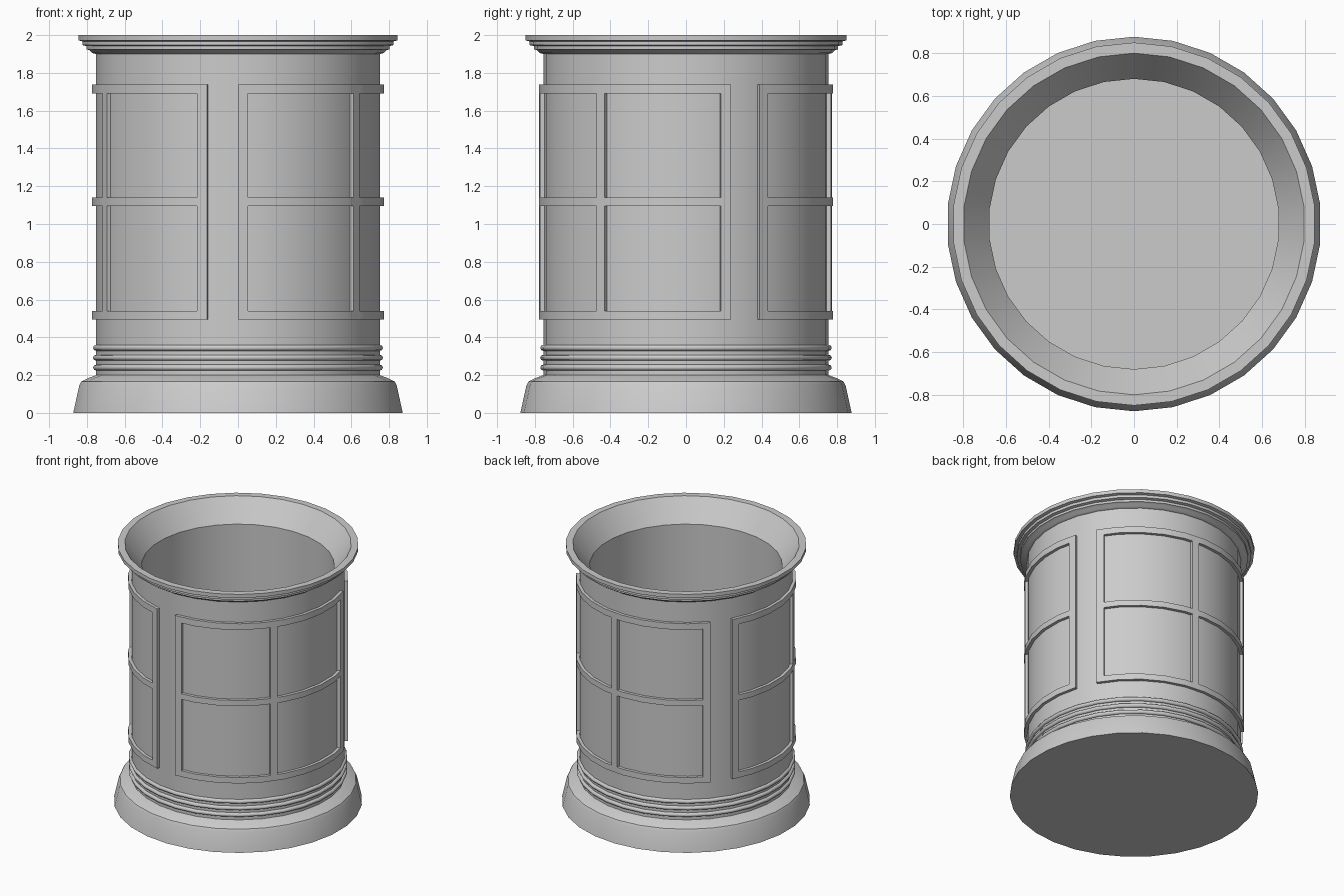
import bpy, bmesh, math

if "Cube" in bpy.data.objects:
    bpy.data.objects.remove(bpy.data.objects["Cube"])

SIDES = 30
STEP = 360 / SIDES


def finish(name, bm, angle):
    bmesh.ops.recalc_face_normals(bm, faces=bm.faces)
    me = bpy.data.meshes.new(name)
    bm.to_mesh(me)
    bm.free()
    ob = bpy.data.objects.new(name, me)
    bpy.context.collection.objects.link(ob)
    bpy.ops.object.select_all(action='DESELECT')
    ob.select_set(True)
    bpy.context.view_layer.objects.active = ob
    bpy.ops.object.shade_smooth_by_angle(angle=math.radians(angle))
    return ob


def ring(bm, r, z):
    # one ring of the 30-sided lathe, with a corner on the -y axis
    out = []
    for i in range(SIDES):
        a = math.radians(-90 + i * STEP)
        out.append(bm.verts.new((r * math.cos(a), r * math.sin(a), z)))
    return out


def lathe(name, profile, capped=True, angle=30):
    bm = bmesh.new()
    rings = [ring(bm, r, z) for r, z in profile]
    pairs = list(zip(rings, rings[1:]))
    if not capped:
        pairs.append((rings[-1], rings[0]))
    for lo, hi in pairs:
        for i in range(SIDES):
            j = (i + 1) % SIDES
            bm.faces.new((lo[i], lo[j], hi[j], hi[i]))
    if capped:
        bm.faces.new(rings[0])
        bm.faces.new(rings[-1])
    return finish(name, bm, angle)


# Vessel: flared foot, straight wall, stepped rim, funnel mouth, hollow inside
lathe("vessel_body", [
    (0.877, 0), (0.845, 0.145), (0.835, 0.165), (0.80, 0.183), (0.755, 0.20),
    (0.755, 1.90), (0.775, 1.905), (0.79, 1.92), (0.806, 1.925), (0.806, 1.942),
    (0.828, 1.947), (0.828, 1.967), (0.85, 1.972), (0.85, 2.0),
    (0.80, 2.0), (0.68, 1.835), (0.68, 0.10)], angle=35)

# Three rounded bands above the foot
for n, z in enumerate((0.24, 0.292, 0.344)):
    pts = [(0.754 + 0.018 * math.cos(math.radians(t)), z + 0.016 * math.sin(math.radians(t)))
           for t in range(0, 360, 45)]
    lathe(f"base_band_{n + 1}", pts, capped=False, angle=50)


def frame(name, turn):
    # window frame: grid over angle and height, panes left out, extruded inward
    width, bar = 107.8, 4.0
    mid = 54.2
    cuts = [bar, mid - bar / 2, mid + bar / 2, width - bar]
    angles = sorted(set([i * STEP for i in range(9)] + cuts + [width]))
    zs = [0.494, 0.54, 1.096, 1.14, 1.69, 1.738]

    def point(a, z, r):
        # stay on the flat facets of the body
        d = r * math.cos(math.radians(STEP / 2)) / math.cos(math.radians(a % STEP - STEP / 2))
        t = math.radians(a - 90 + turn)
        return (d * math.cos(t), d * math.sin(t), z)

    bm = bmesh.new()
    grid = [[bm.verts.new(point(a, z, 0.778)) for z in zs] for a in angles]
    for i in range(len(angles) - 1):
        m = (angles[i] + angles[i + 1]) / 2
        upright = m < cuts[0] or cuts[1] < m < cuts[2] or m > cuts[3]
        for k in range(len(zs) - 1):
            if upright or k % 2 == 0:
                bm.faces.new((grid[i][k], grid[i + 1][k], grid[i + 1][k + 1], grid[i][k + 1]))
    old = bm.faces[:]
    ext = bmesh.ops.extrude_face_region(bm, geom=old, use_keep_orig=True)
    for v in ext["geom"]:
        if isinstance(v, bmesh.types.BMVert):
            v.co.x *= 0.748 / 0.778
            v.co.y *= 0.748 / 0.778
    finish(name, bm, 30)


# Three frames around the wall
for n in range(3):
    frame(f"panel_frame_{n + 1}", n * 120)
